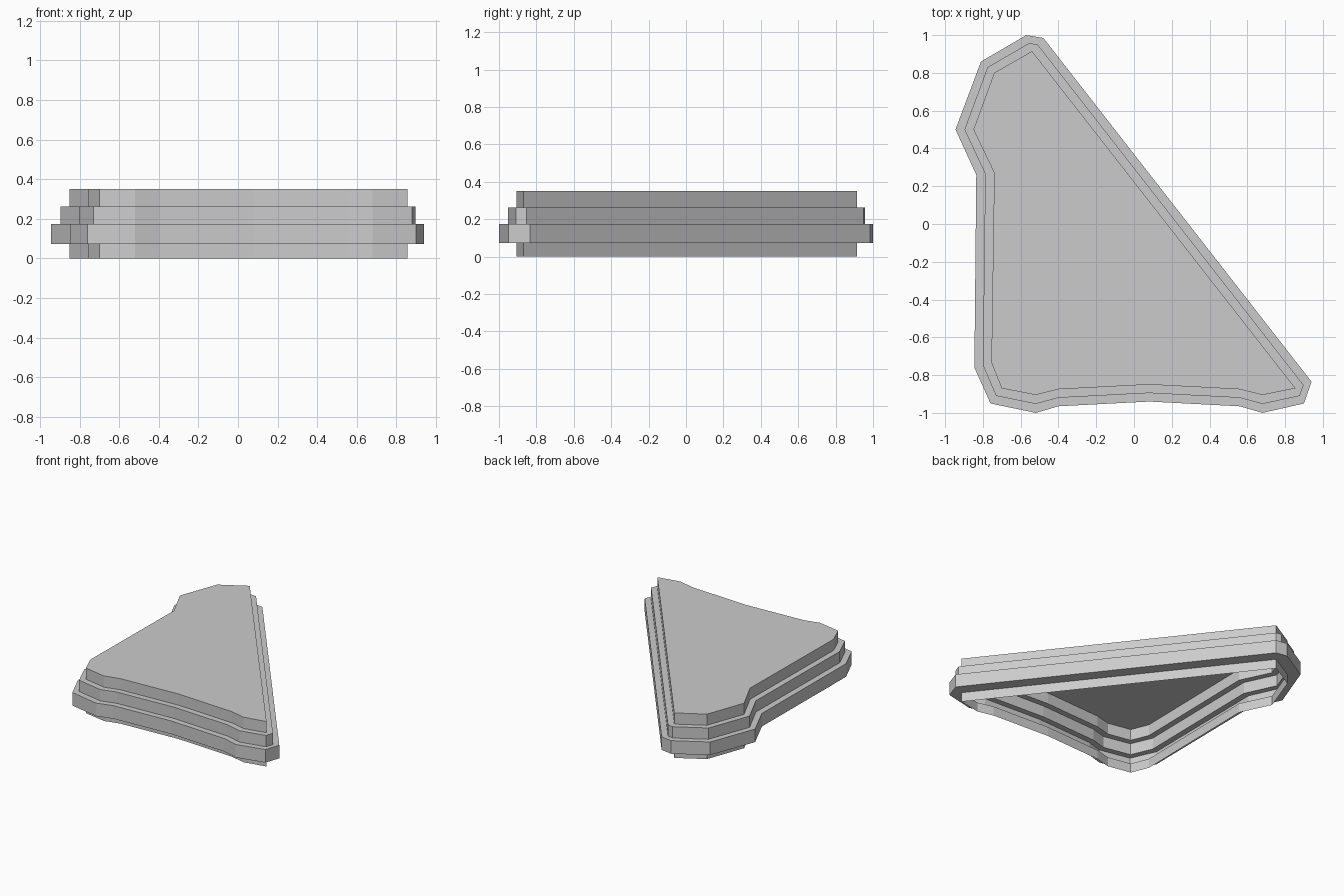
import bpy
import bmesh

if "Cube" in bpy.data.objects:
    bpy.data.objects.remove(bpy.data.objects["Cube"])

# Matching outlines: widest tier and narrowest tier (two corners merge on the latter)
OUTER = [(-0.57, 1.0), (-0.48, 0.985), (0.94, -0.835), (0.90, -0.95),
         (0.68, -1.0), (0.56, -0.965), (0.08, -0.94), (-0.40, -0.965),
         (-0.52, -1.0), (-0.76, -0.95), (-0.845, -0.76), (-0.835, 0.26),
         (-0.945, 0.50), (-0.81, 0.86)]
INNER = [(-0.54, 0.915), (-0.54, 0.915), (0.855, -0.87), (0.855, -0.87),
         (0.68, -0.905), (0.56, -0.875), (0.08, -0.85), (-0.40, -0.875),
         (-0.52, -0.905), (-0.70, -0.87), (-0.755, -0.735), (-0.74, 0.27),
         (-0.85, 0.50), (-0.74, 0.80)]

# Stepped side profile: (height, spread from inner 0 to outer 1), bottom to top
PROFILE = [(0, 0), (0.073, 0), (0.073, 1), (0.175, 1),
           (0.175, 0.5), (0.263, 0.5), (0.263, 0), (0.35, 0)]


def ring(bm, z, t):
    return [bm.verts.new((a[0] + (b[0] - a[0]) * t, a[1] + (b[1] - a[1]) * t, z))
            for a, b in zip(INNER, OUTER)]


# Open-bottomed shell: stepped walls and a flat top
bm = bmesh.new()
rings = [ring(bm, z, t) for z, t in PROFILE]
n = len(OUTER)
for low, high in zip(rings, rings[1:]):
    for i in range(n):
        j = (i + 1) % n
        bm.faces.new((low[j], low[i], high[i], high[j]))
bm.faces.new(rings[-1][::-1])
bmesh.ops.remove_doubles(bm, verts=bm.verts, dist=0.001)
bm.normal_update()

mesh = bpy.data.meshes.new("stepped_slab")
bm.to_mesh(mesh)
bm.free()
slab = bpy.data.objects.new("stepped_slab", mesh)
bpy.context.collection.objects.link(slab)
